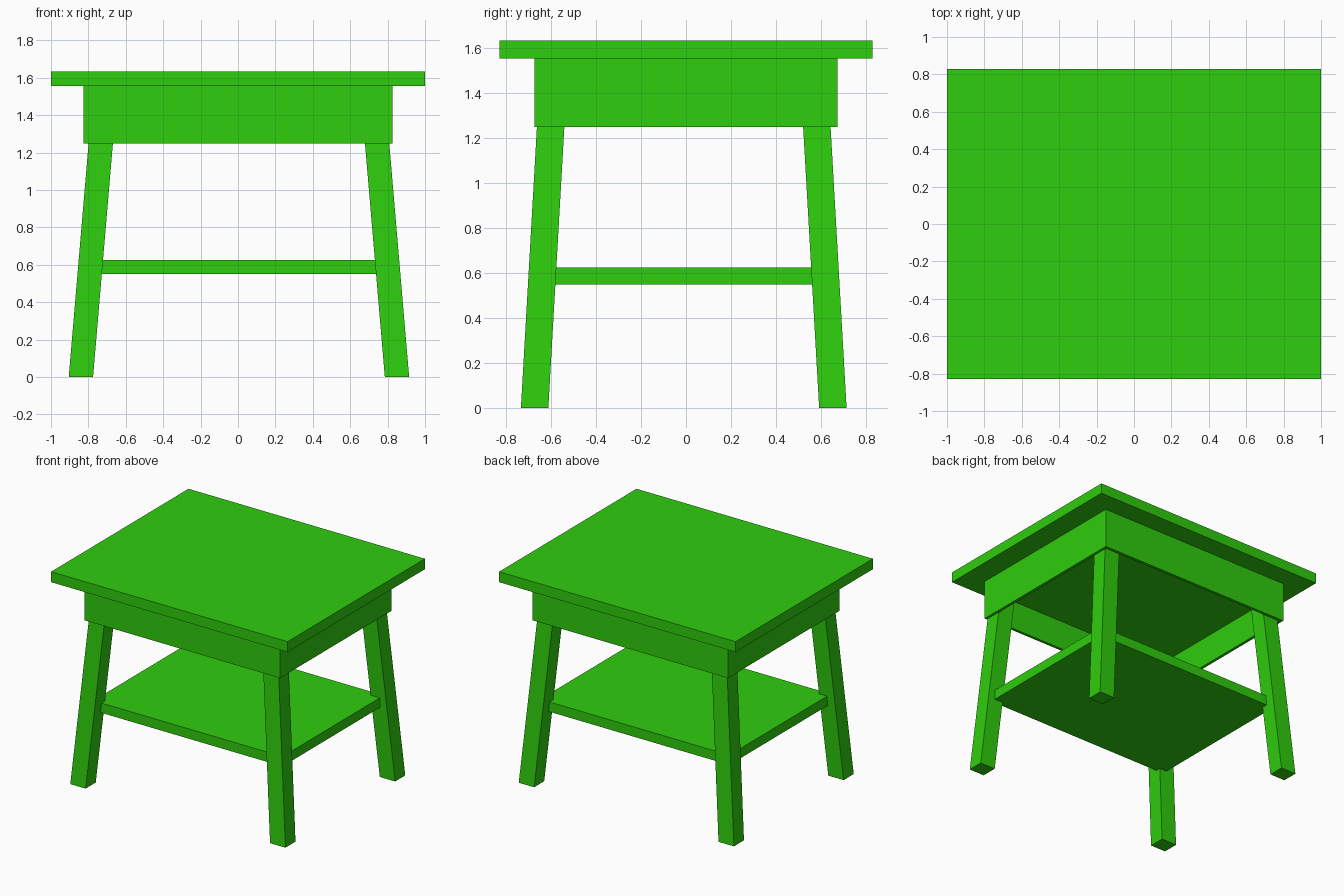
import bpy

default_cube = bpy.data.objects.get("Cube")
if default_cube:
    bpy.data.objects.remove(default_cube, do_unlink=True)

# Single paint colour
green = bpy.data.materials.new("bright_green")
green.use_nodes = True
colour = (0.028, 0.61, 0.004, 1)
green.diffuse_color = colour
green.node_tree.nodes["Principled BSDF"].inputs["Base Color"].default_value = colour


def loft_box(name, bottom, top):
    """Box between two level rectangles, each (x0, x1, y0, y1, z)."""
    verts = []
    for x0, x1, y0, y1, z in (bottom, top):
        verts += [(x0, y0, z), (x1, y0, z), (x1, y1, z), (x0, y1, z)]
    faces = [(3, 2, 1, 0), (4, 5, 6, 7)]
    faces += [(i, (i + 1) % 4, (i + 1) % 4 + 4, i + 4) for i in range(4)]
    mesh = bpy.data.meshes.new(name)
    mesh.from_pydata(verts, [], faces)
    mesh.materials.append(green)
    obj = bpy.data.objects.new(name, mesh)
    bpy.context.collection.objects.link(obj)
    return obj


def box(name, x0, x1, y0, y1, z0, z1):
    return loft_box(name, (x0, x1, y0, y1, z0), (x0, x1, y0, y1, z1))


# Table top and the panel under it
box("table_top", -1, 1, -0.83, 0.83, 1.555, 1.635)
ax, ay, wall = 0.827, 0.673, 0.022
apron_low, ceiling, apron_high = 1.25, 1.475, 1.555
box("inner_panel", -ax + wall, ax - wall, -ay + wall, ay - wall, ceiling, apron_high)

# Hollow apron, open from below
box("apron_front", -ax, ax, -ay, -ay + wall, apron_low, apron_high)
box("apron_back", -ax, ax, ay - wall, ay, apron_low, apron_high)
box("apron_right", -ax, -ax + wall, -ay + wall, ay - wall, apron_low, apron_high)
box("apron_left", ax - wall, ax, -ay + wall, ay - wall, apron_low, apron_high)

# Lower shelf
box("shelf", -0.79, 0.81, -0.62, 0.605, 0.55, 0.625)

# Splayed legs, leaning inwards up to the inner panel
width_x, width_y = 0.13, 0.122
foot_x, foot_y = 0.845, 0.663
lean_x, lean_y = 0.085, 0.057
shift_x, shift_y = 0.005, -0.01


def leg_section(sx, sy, z):
    cx = shift_x + sx * (foot_x - lean_x * z)
    cy = shift_y + sy * (foot_y - lean_y * z)
    return (cx - width_x / 2, cx + width_x / 2, cy - width_y / 2, cy + width_y / 2, z)


for side, sx in (("right", -1), ("left", 1)):
    for end, sy in (("front", -1), ("back", 1)):
        loft_box(f"leg_{end}_{side}", leg_section(sx, sy, 0), leg_section(sx, sy, ceiling))
